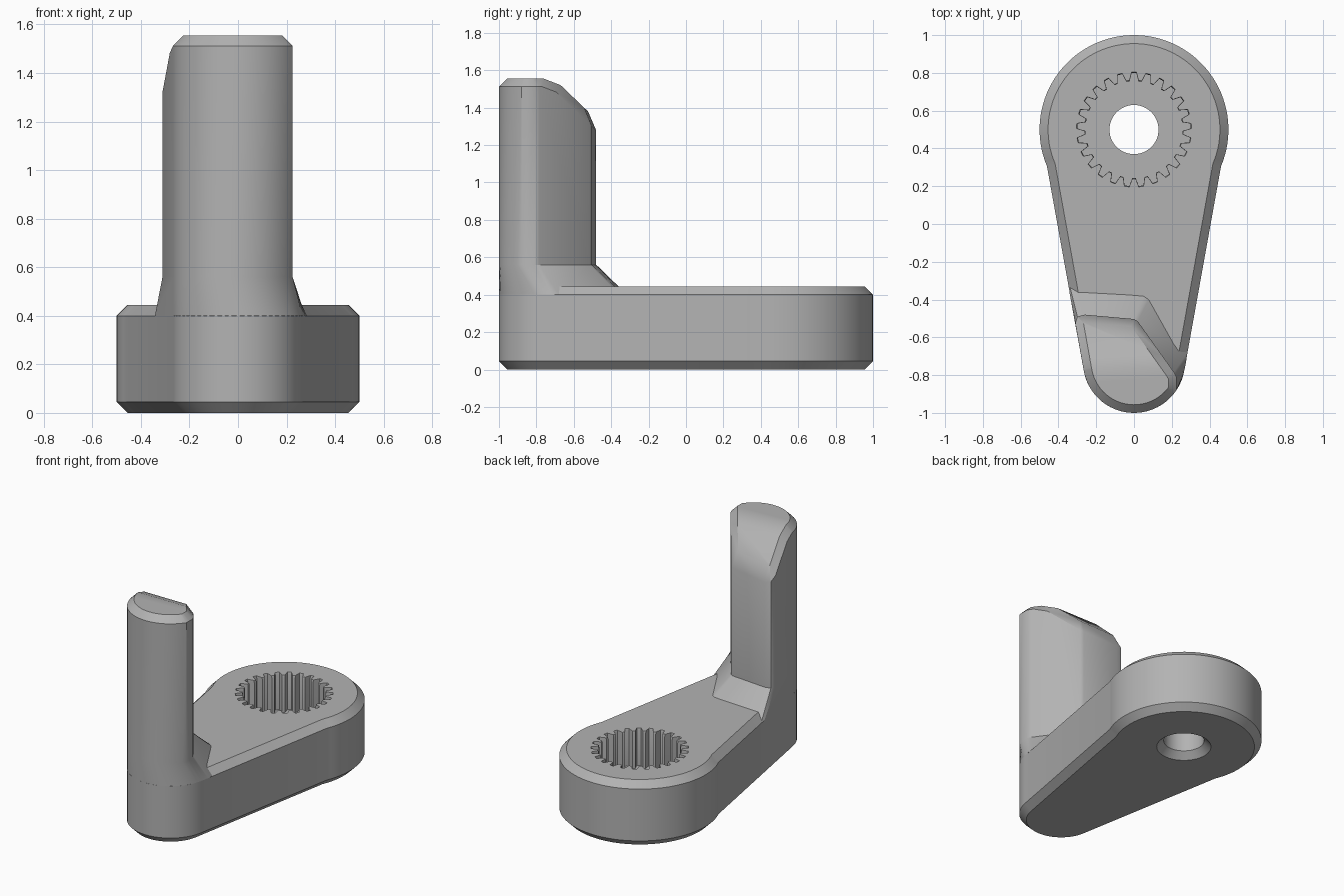
import bpy
import bmesh
from math import sin, cos, pi, radians, sqrt, atan
from mathutils import Vector

cube = bpy.data.objects.get("Cube")
if cube:
    bpy.data.objects.remove(cube, do_unlink=True)

GREY = (0.45, 0.45, 0.45, 1)
mat = bpy.data.materials.new("plain grey")
mat.use_nodes = True
mat.diffuse_color = GREY
mat.node_tree.nodes["Principled BSDF"].inputs["Base Color"].default_value = GREY

HUB_Y, HUB_R = 0.5, 0.5        # large round end
TIP_Y, TIP_R = -0.73, 0.27     # small round end
SLOPE = 0.18                   # taper of the straight sides
STRETCH = sqrt(1 + SLOPE ** 2)
TOP, EDGE = 0.445, 0.045       # arm height and chamfer


def arc(cy, r, a, b, n):
    return [(r * cos(a + (b - a) * i / n), cy + r * sin(a + (b - a) * i / n))
            for i in range(n + 1)]


def loft(rings):
    """Closed solid through (outline, z) rings with equal point counts."""
    bm = bmesh.new()
    loops = [[bm.verts.new((x, y, z)) for x, y in pts] for pts, z in rings]
    n = len(loops[0])
    for low, high in zip(loops, loops[1:]):
        for i in range(n):
            j = (i + 1) % n
            bm.faces.new((low[i], low[j], high[j], high[i]))
    bm.faces.new(loops[0][::-1])
    bm.faces.new(loops[-1])
    return bm


def finish(name, bm):
    bmesh.ops.recalc_face_normals(bm, faces=bm.faces[:])
    mesh = bpy.data.meshes.new(name)
    bm.to_mesh(mesh)
    bm.free()
    mesh.materials.append(mat)
    obj = bpy.data.objects.new(name, mesh)
    bpy.context.collection.objects.link(obj)
    return obj


def select(obj):
    bpy.ops.object.select_all(action='DESELECT')
    obj.select_set(True)
    bpy.context.view_layer.objects.active = obj


def carve(obj, cutter):
    mod = obj.modifiers.new("cut", 'BOOLEAN')
    mod.operation, mod.solver, mod.object = 'DIFFERENCE', 'EXACT', cutter
    select(obj)
    bpy.ops.object.modifier_apply(modifier=mod.name)
    bpy.data.objects.remove(cutter, do_unlink=True)


def arm_outline(d):
    """Teardrop outline, inset by d."""
    big, small = HUB_R - d, TIP_R - d
    x0 = small * STRETCH - SLOPE * TIP_Y
    # lower crossing of the straight side with the large circle
    a = 1 + SLOPE ** 2
    b = 2 * (x0 * SLOPE - HUB_Y)
    c = x0 ** 2 + HUB_Y ** 2 - big ** 2
    y = (-b - sqrt(max(b * b - 4 * a * c, 0))) / (2 * a)
    t = -atan((HUB_Y - y) / (x0 + SLOPE * y))
    s = -atan(SLOPE)
    return (arc(HUB_Y, big, t, pi - t, 64)
            + arc(TIP_Y, small, pi - s, 2 * pi + s, 32))


# Arm: chamfered teardrop plate
arm = finish("arm", loft([(arm_outline(EDGE), 0), (arm_outline(0), EDGE),
                          (arm_outline(0), TOP - EDGE), (arm_outline(EDGE), TOP)]))


# Splined socket in the hub
def spline(scale, teeth=25):
    pts = []
    for i in range(teeth):
        for f, r in ((-0.36, 0.257), (-0.17, 0.3), (0.17, 0.3), (0.36, 0.257)):
            a = pi / 2 + 2 * pi * (i + f) / teeth
            pts.append((r * scale * cos(a), HUB_Y + r * scale * sin(a)))
    return pts


carve(arm, finish("socket_cutter", loft([(spline(1), 0.19), (spline(1), 0.43),
                                         (spline(1.03), 0.46)])))


# Screw hole with a countersunk lower rim
def ring(r):
    return arc(HUB_Y, r, 0, 2 * pi * 47 / 48, 47)


carve(arm, finish("hole_cutter", loft([(ring(0.19), -0.015), (ring(0.13), 0.045),
                                       (ring(0.13), 0.3)])))

# Post: upright grip with a flared foot
start = pi + atan(SLOPE)
post_pts = arc(TIP_Y, TIP_R, start, radians(326.4), 24) + [
    (0.225, -0.85), (0.225, -0.81), (0.212, -0.785), (0.02, -0.515),
    (0, -0.503), (-0.26, -0.48), (-0.3, -0.49), (-0.311, -0.525)]
foot_pts = arc(TIP_Y, TIP_R, start, radians(350), 24) + [
    (0.272, -0.75), (0.277, -0.72), (0.283, -0.68), (0.10, -0.355),
    (0.07, -0.335), (-0.3, -0.315), (-0.34, -0.33), (-0.342, -0.36)]
bm = loft([(foot_pts, TOP - EDGE), (post_pts, 0.56), (post_pts, 1.7)])


def slice_off(co, no):
    geom = bm.verts[:] + bm.edges[:] + bm.faces[:]
    bmesh.ops.bisect_plane(bm, geom=geom, dist=1e-5, plane_co=co, plane_no=no,
                           clear_outer=True)
    rim = [e for e in bm.edges if e.is_boundary]
    if rim:
        bmesh.ops.holes_fill(bm, edges=rim, sides=0)


# Flat top, then two sloped facets toward the hub
tops = [(Vector((0, -0.9, 1.555)), Vector((0, 0, 1))),
        (Vector((0, -0.76, 1.555)), Vector((0, 0.36, 0.93)).normalized()),
        (Vector((0, -0.67, 1.52)), Vector((0, 0.69, 0.72)).normalized())]
for p, t in tops:
    slice_off(p, t)

# Chamfer where each side meets each top facet
for p, t in tops:
    for i, (x, y) in enumerate(post_pts):
        u, v = post_pts[(i + 1) % len(post_pts)]
        n = Vector((v - y, x - u, 0)).normalized()
        q = Vector((x, y, 1))
        both = n + t
        if both.length < 0.2:
            continue
        reach = n.dot(q) + t.dot(p) - 0.043
        slice_off(both * (reach / both.length_squared), both.normalized())

post = finish("post", bm)

for obj in (arm, post):
    select(obj)
    bpy.ops.object.shade_smooth_by_angle(angle=radians(28))
